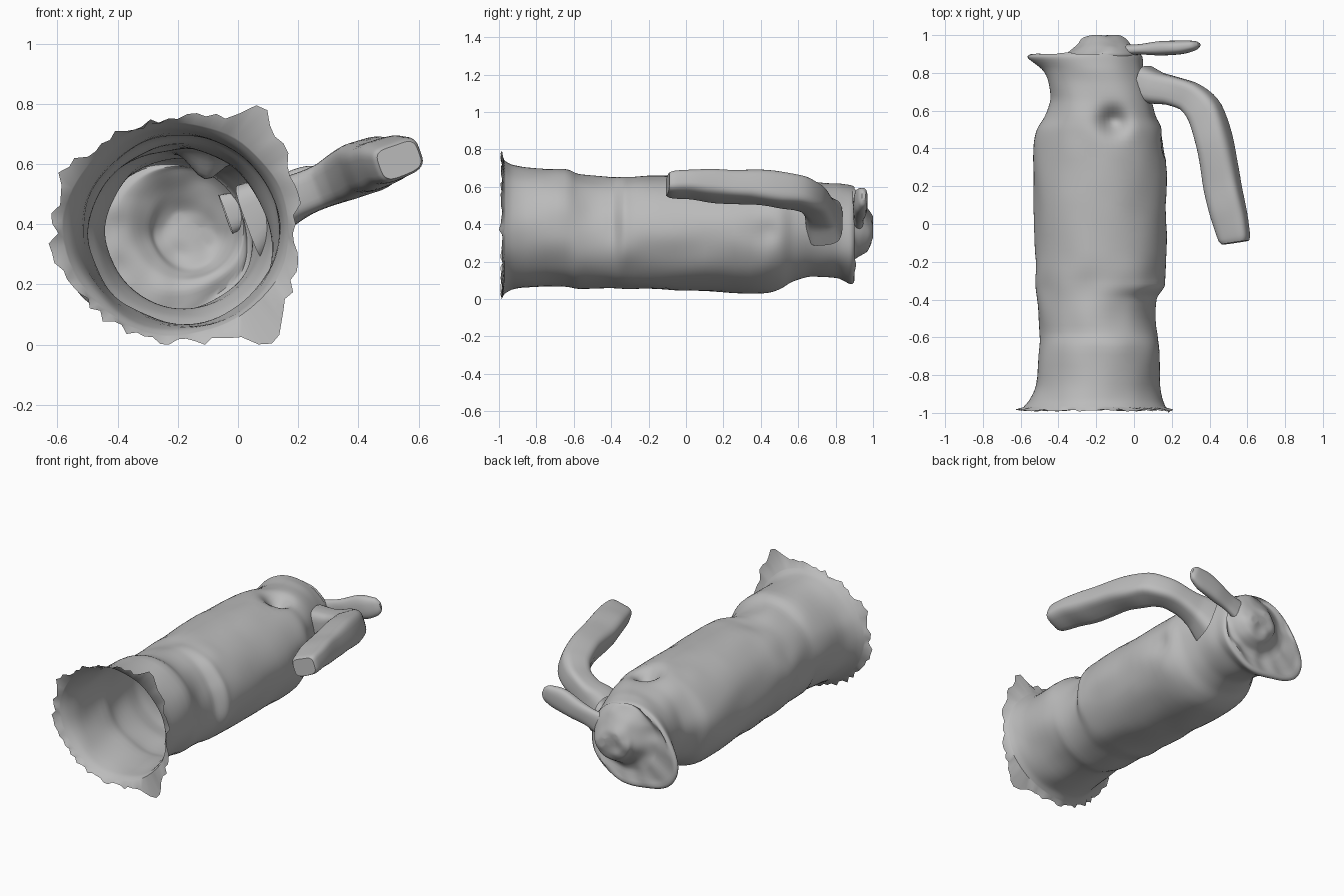
import bpy, bmesh, math, random
from mathutils import Vector, noise

random.seed(4)
SEGMENTS = 80
TILT = math.radians(20)          # roll of the jug about its long axis
SPOUT_ANGLE = math.radians(205)
HANDLE_ANGLE = math.radians(50)

if "Cube" in bpy.data.objects:
    bpy.data.objects.remove(bpy.data.objects["Cube"])

grey = bpy.data.materials.new("plain grey")
grey.use_nodes = True
grey.diffuse_color = (0.5, 0.5, 0.5, 1)
shader = next(n for n in grey.node_tree.nodes if n.type == 'BSDF_PRINCIPLED')
shader.inputs["Base Color"].default_value = grey.diffuse_color
shader.inputs["Roughness"].default_value = 0.6


def smooth_rows(rows, steps):
    """Resample a list of number rows with a gentle cubic ease through them."""
    result = []
    for i in range(len(rows) - 1):
        before, start = rows[max(i - 1, 0)], rows[i]
        end, after = rows[i + 1], rows[min(i + 2, len(rows) - 1)]
        for step in range(steps):
            t = step / steps
            row = []
            for a, b, c, d in zip(before, start, end, after):
                m, n = (c - a) * 0.4, (d - b) * 0.4
                row.append(b + m * t + (3 * (c - b) - 2 * m - n) * t ** 2
                           + (2 * (b - c) + m + n) * t ** 3)
            result.append(row)
    return result + [rows[-1]]


def loft(name, rings, cap_start, cap_end):
    """Skin a list of equal rings of points into one smooth object."""
    bm = bmesh.new()
    loops = [[bm.verts.new(p) for p in ring] for ring in rings]
    count = len(loops[0])
    for a, b in zip(loops, loops[1:]):
        for i in range(count):
            j = (i + 1) % count
            bm.faces.new((a[i], a[j], b[j], b[i]))
    if cap_start:
        bm.faces.new(loops[0])
    if cap_end:
        bm.faces.new(loops[-1])
    bmesh.ops.recalc_face_normals(bm, faces=bm.faces)
    mesh = bpy.data.meshes.new(name)
    bm.to_mesh(mesh)
    bm.free()
    mesh.materials.append(grey)
    obj = bpy.data.objects.new(name, mesh)
    bpy.context.collection.objects.link(obj)
    bpy.ops.object.select_all(action='DESELECT')
    obj.select_set(True)
    bpy.context.view_layer.objects.active = obj
    bpy.ops.object.shade_smooth_by_angle(angle=math.radians(50))
    return obj


def bump(p, centre, size):
    return math.exp(-((p - Vector(centre)).length / size) ** 2)


def ramp(value, low, high):
    t = min(1, max(0, (value - low) / (high - low)))
    return t * t * (3 - 2 * t)


# Shell stations: y, low x, high x, low z, high z
stations = [
    (-.97, -.58, .17, .03, .74), (-.93, -.55, .15, .05, .715),
    (-.85, -.52, .135, .06, .7), (-.65, -.5, .14, .07, .695),
    (-.57, -.503, .15, .06, .665), (-.42, -.51, .16, .06, .655),
    (-.36, -.515, .165, .055, .653), (-.3, -.52, .165, .05, .653),
    (-.2, -.52, .17, .05, .66),
    (.1, -.53, .17, .04, .66), (.4, -.53, .17, .03, .66),
    (.5, -.51, .15, .05, .66), (.57, -.47, .11, .09, .65),
    (.66, -.44, .09, .12, .63), (.75, -.45, .07, .12, .62),
    (.82, -.47, .05, .11, .62), (.88, -.51, .045, .08, .61),
    (.9, -.49, .03, .1, .6), (.89, -.42, .02, .18, .595),
    (.905, -.36, .01, .22, .585), (.94, -.3, -.01, .24, .54),
    (.975, -.28, -.04, .26, .48), (.995, -.25, -.08, .3, .44),
    (1, -.2, -.13, .35, .4),
]


def shell_ring(y, x0, x1, z0, z1, pour, on_lid):
    ring = []
    neck = math.exp(-((y - .66) / .13) ** 2)
    bite = ramp(y, -.7, -.45) * (1 - ramp(y, -.4, -.32))
    for i in range(SEGMENTS):
        a = math.tau * i / SEGMENTS
        lip = max(0, math.cos(a - SPOUT_ANGLE)) ** 6
        shoulder = max(0, math.cos(a - HANDLE_ANGLE)) ** 6
        r = 1 + .26 * pour * lip + .06 * neck * shoulder
        p = Vector(((x0 + x1) / 2 + (x1 - x0) / 2 * r * math.cos(a), y,
                    (z0 + z1) / 2 + (z1 - z0) / 2 * r * math.sin(a)))
        inward = Vector(((x0 + x1) / 2 - p.x, 0, (z0 + z1) / 2 - p.z)).normalized()
        p += inward * .01 * noise.noise(p * 6)
        # ledge bitten out of the upper handle side
        p += inward * .06 * bite * max(0, math.cos(a - TILT)) ** 3
        # pinched hollow on top, shallow folds towards the handle
        p.z -= .1 * bump(p, (-.11, .54, .64), .07)
        p += inward * .03 * bump(p, (.14, .43, .36), .06)
        # uneven lid surface
        if on_lid:
            p.y = min(1, p.y + .015 * noise.noise(p * 10))
        ring.append(p)
    return ring


# Torn, flared edge around the open end, with a few longer shreds
edge_radii = [.39, .42, .46, .41, .38, .38, .39, .42,
              .41, .4, .37, .37, .36, .385, .45, .41]
shreds = [(57, .07), (150, .03), (190, .02), (310, .03)]
torn_edge = []
for i in range(SEGMENTS):
    a = math.tau * i / SEGMENTS
    k = i * len(edge_radii) / SEGMENTS
    lo, f = int(k), k % 1
    r = edge_radii[lo] * (1 - f) + edge_radii[(lo + 1) % len(edge_radii)] * f
    r += sum(d * math.exp(-((math.degrees(a) - s) / 6) ** 2) for s, d in shreds)
    r += random.uniform(-.015, .015)
    torn_edge.append(Vector((r * math.cos(a) - .2, -.985 + random.uniform(-.008, .006),
                             max(0, r * math.sin(a) + .37))))
torn_edge[0].y = -1

rows = smooth_rows(stations, 4)
lip_index = max(i for i, row in enumerate(rows) if row[3] <= .1)
rings = [torn_edge]
for i, row in enumerate(rows):
    spread = .085 if i <= lip_index else .012
    pour = math.exp(-((row[0] - .9) / spread) ** 2) if i <= lip_index + 2 else 0
    rings.append(shell_ring(*row, pour, i > lip_index))
loft("jug_shell", rings, False, True)


def tongue(name, path, squareness, sides=32):
    """Bar through (x, y, z, half width, half thickness) stations."""
    rows = smooth_rows(path, 5)
    normal = Vector((-math.sin(TILT), 0, math.cos(TILT)))
    centres = [Vector(row[:3]) for row in rows]
    bar = []
    for i, row in enumerate(rows):
        ahead = centres[min(i + 1, len(rows) - 1)] - centres[max(i - 1, 0)]
        side = ahead.cross(normal).normalized()
        ring = []
        for s in range(sides):
            a = math.tau * s / sides
            c, d = math.cos(a), math.sin(a)
            p = (centres[i] + side * row[3] * math.copysign(abs(c) ** squareness, c)
                 + normal * row[4] * math.copysign(abs(d) ** squareness, d))
            ring.append(p + normal * .01 * noise.noise(p * 7))
        bar.append(ring)
    return loft(name, bar, False, True)


# Curved, slab-sided carrying handle, flaring where it meets the neck
tongue("handle", [
    (.05, .74, .41, .1, .13), (.12, .72, .46, .085, .095),
    (.2, .705, .495, .077, .075), (.3, .67, .535, .08, .075),
    (.375, .59, .57, .09, .085), (.43, .42, .595, .09, .09),
    (.468, .2, .605, .095, .08), (.508, .03, .615, .092, .067),
    (.53, -.07, .617, .082, .06), (.535, -.098, .617, .07, .052),
], .55)

# Thumb lever on the lid
tongue("lid_lever", [
    (-.04, .92, .43, .03, .07), (.04, .925, .455, .028, .06),
    (.14, .93, .49, .038, .068), (.25, .935, .525, .036, .072),
    (.32, .945, .545, .025, .055), (.345, .95, .55, .01, .025),
], .8)
